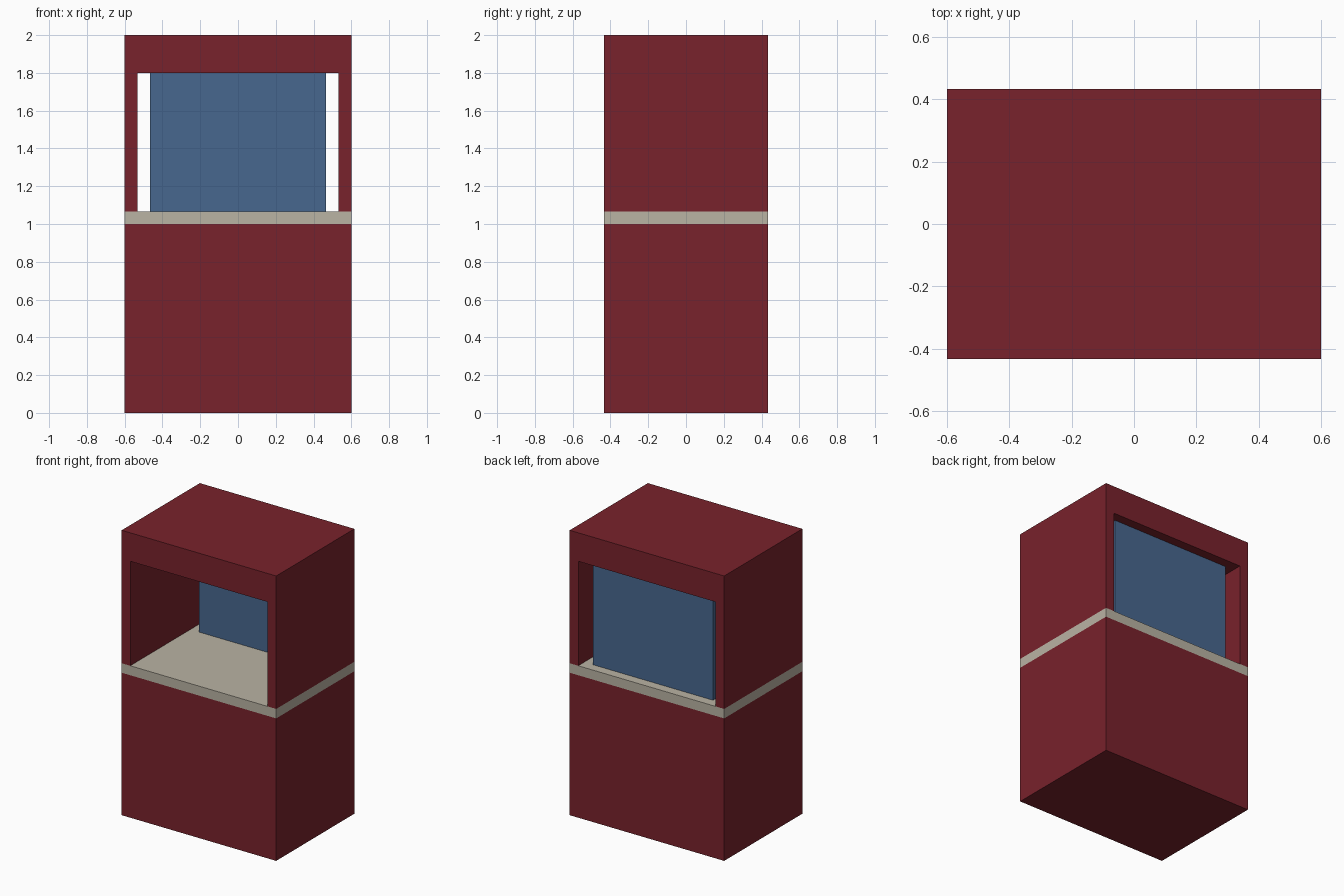
import bpy

if "Cube" in bpy.data.objects:
    bpy.data.objects.remove(bpy.data.objects["Cube"])


def material(name, colour):
    m = bpy.data.materials.new(name)
    m.diffuse_color = (*colour, 1.0)
    m.use_nodes = True
    m.node_tree.nodes["Principled BSDF"].inputs["Base Color"].default_value = m.diffuse_color
    return m


RED = material("dark red", (0.190, 0.016, 0.025))
STONE = material("warm stone", (0.491, 0.451, 0.371))
BLUE = material("slate blue", (0.064, 0.137, 0.275))

U = 1 / 15              # basic board thickness
W, D = 9 * U, 6.5 * U   # half width, half depth


def box(name, lo, hi, mat):
    """Axis-aligned box between two opposite corners."""
    centre = [(a + b) / 2 for a, b in zip(lo, hi)]
    bpy.ops.mesh.primitive_cube_add(size=1, location=centre)
    ob = bpy.context.object
    ob.name = name
    ob.scale = [b - a for a, b in zip(lo, hi)]
    bpy.ops.object.transform_apply(location=False, rotation=False, scale=True)
    ob.data.materials.append(mat)
    return ob


# solid lower body and the counter slab on top of it
box("base", (-W, -D, 0), (W, D, 1), RED)
box("counter", (-W, -D, 1), (W, D, 1 + U), STONE)

# thin side walls, open at front and back
for side, x in (("left", -W), ("right", W - U)):
    box(side + "_wall", (x, -D, 1 + U), (x + U, D, 1.8), RED)

# thick roof block
box("roof", (-W, -D, 1.8), (W, D, 2), RED)

# panel standing just inside the back opening
box("back_panel", (-7 * U, D - 3 * U, 1 + U), (7 * U, D - U, 1.8), BLUE)
